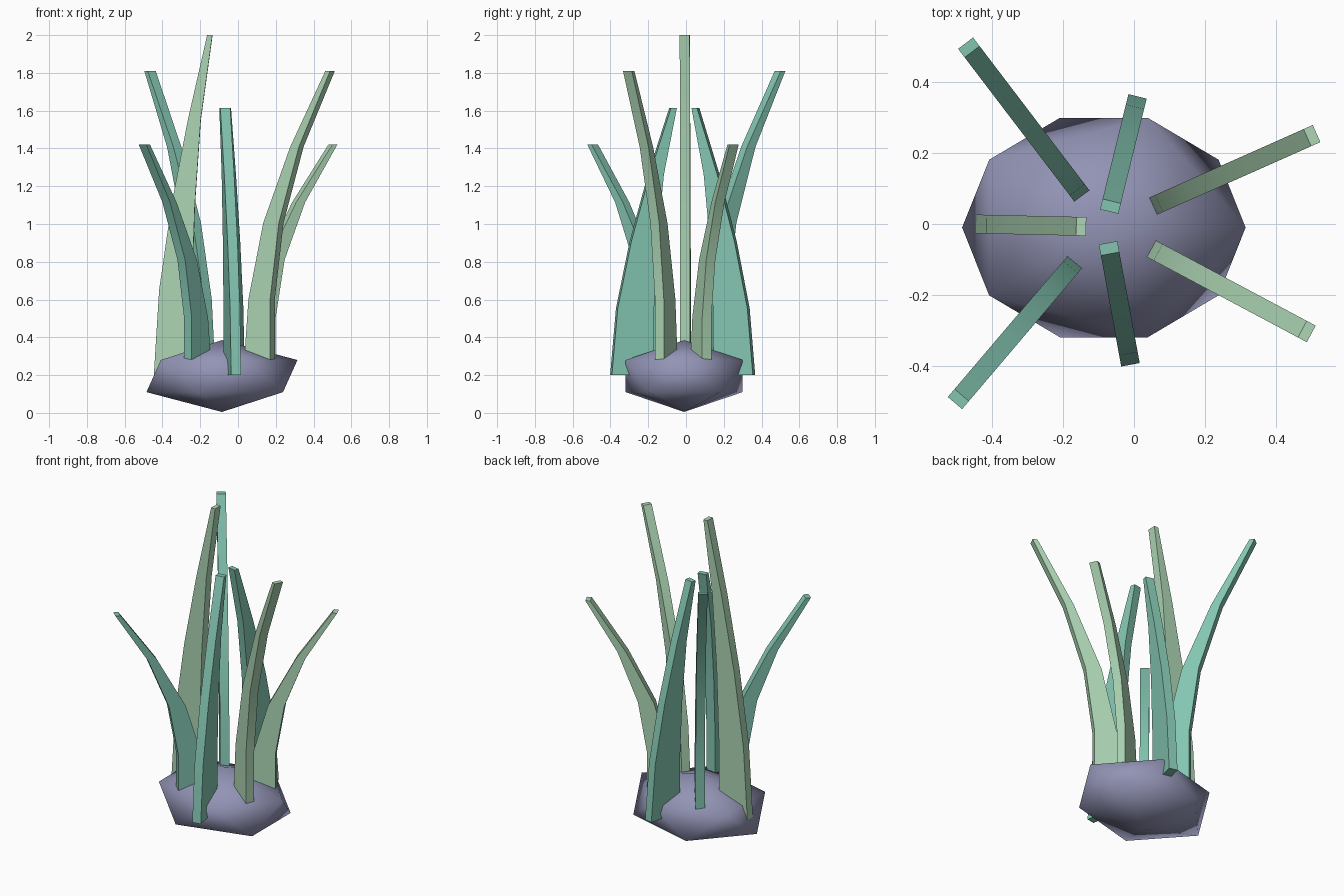
import bpy, bmesh, math
from mathutils import Vector, Matrix

if "Cube" in bpy.data.objects:
    bpy.data.objects.remove(bpy.data.objects["Cube"], do_unlink=True)


def material(name, rgb):
    m = bpy.data.materials.new(name)
    m.use_nodes = True
    m.diffuse_color = (*rgb, 1)
    m.node_tree.nodes["Principled BSDF"].inputs["Base Color"].default_value = (*rgb, 1)
    return m


STONE = material("lavender stone", (0.29, 0.295, 0.46))
LIGHT = material("light green", (0.42, 0.67, 0.46))
TEAL = material("teal green", (0.23, 0.56, 0.44))


def add_object(name, bm, mat, smooth_angle):
    bmesh.ops.recalc_face_normals(bm, faces=bm.faces[:])
    me = bpy.data.meshes.new(name)
    bm.to_mesh(me)
    bm.free()
    me.materials.append(mat)
    ob = bpy.data.objects.new(name, me)
    bpy.context.collection.objects.link(ob)
    bpy.ops.object.select_all(action="DESELECT")
    ob.select_set(True)
    bpy.context.view_layer.objects.active = ob
    bpy.ops.object.shade_smooth_by_angle(angle=math.radians(smooth_angle))
    return ob


# Flattened low-poly rock
bm = bmesh.new()
bmesh.ops.create_icosphere(bm, subdivisions=1, radius=1)
bmesh.ops.scale(bm, vec=(0.447, 0.364, 0.19), verts=bm.verts[:])
bmesh.ops.translate(bm, vec=(-0.085, -0.01, 0.195), verts=bm.verts[:])
add_object("rock", bm, STONE, 180)

# Blade outlines: convex and concave edge at equal height steps, as shares of reach
BENT = ([0, 0.06, 0.23, 0.54, 0.945], [0.31, 0.31, 0.41, 0.64, 1])
UPRIGHT = ([0, 0.09, 0.30, 0.58, 0.91], [0.64, 0.65, 0.70, 0.80, 1])
BASE_Z, THICK = 0.2, 0.053


def blade(name, outline, start, end, top, mat):
    """Tapered strip curving from start (at the base) to end (at the tip)."""
    a, b = Vector((*start, 0)), Vector((*end, 0))
    along = b - a
    side = Vector((-along.y, along.x, 0)).normalized() * THICK / 2
    bm = bmesh.new()
    rings = []
    steps = len(outline[0]) - 1
    for i, (f, g) in enumerate(zip(*outline)):
        up = Vector((0, 0, BASE_Z + (top - BASE_Z) * i / steps))
        rings.append([bm.verts.new(a + along * t + up + side * s)
                      for t, s in ((f, -1), (g, -1), (g, 1), (f, 1))])
    for lo, hi in zip(rings, rings[1:]):
        for k in range(4):
            n = (k + 1) % 4
            bm.faces.new((lo[k], lo[n], hi[n], hi[k]))
    bm.faces.new(rings[0])
    bm.faces.new(rings[-1])
    add_object(name, bm, mat, 40)


# Four blades arching outward
blade("outward_blade_1", BENT, (-0.14, 0.07), (-0.475, 0.51), 1.81, TEAL)
blade("outward_blade_2", BENT, (-0.158, -0.097), (-0.505, -0.505), 1.42, TEAL)
blade("outward_blade_3", BENT, (0.042, 0.045), (0.515, 0.255), 1.42, LIGHT)
blade("outward_blade_4", BENT, (0.04, -0.065), (0.5, -0.31), 1.81, LIGHT)

# Three blades leaning inward
blade("inward_blade_tall", UPRIGHT, (-0.445, 0.0), (-0.135, -0.007), 2.0, LIGHT)
blade("inward_blade_front", UPRIGHT, (-0.01, -0.397), (-0.073, -0.053), 1.615, TEAL)
blade("inward_blade_back", UPRIGHT, (0.01, 0.36), (-0.07, 0.035), 1.615, TEAL)
